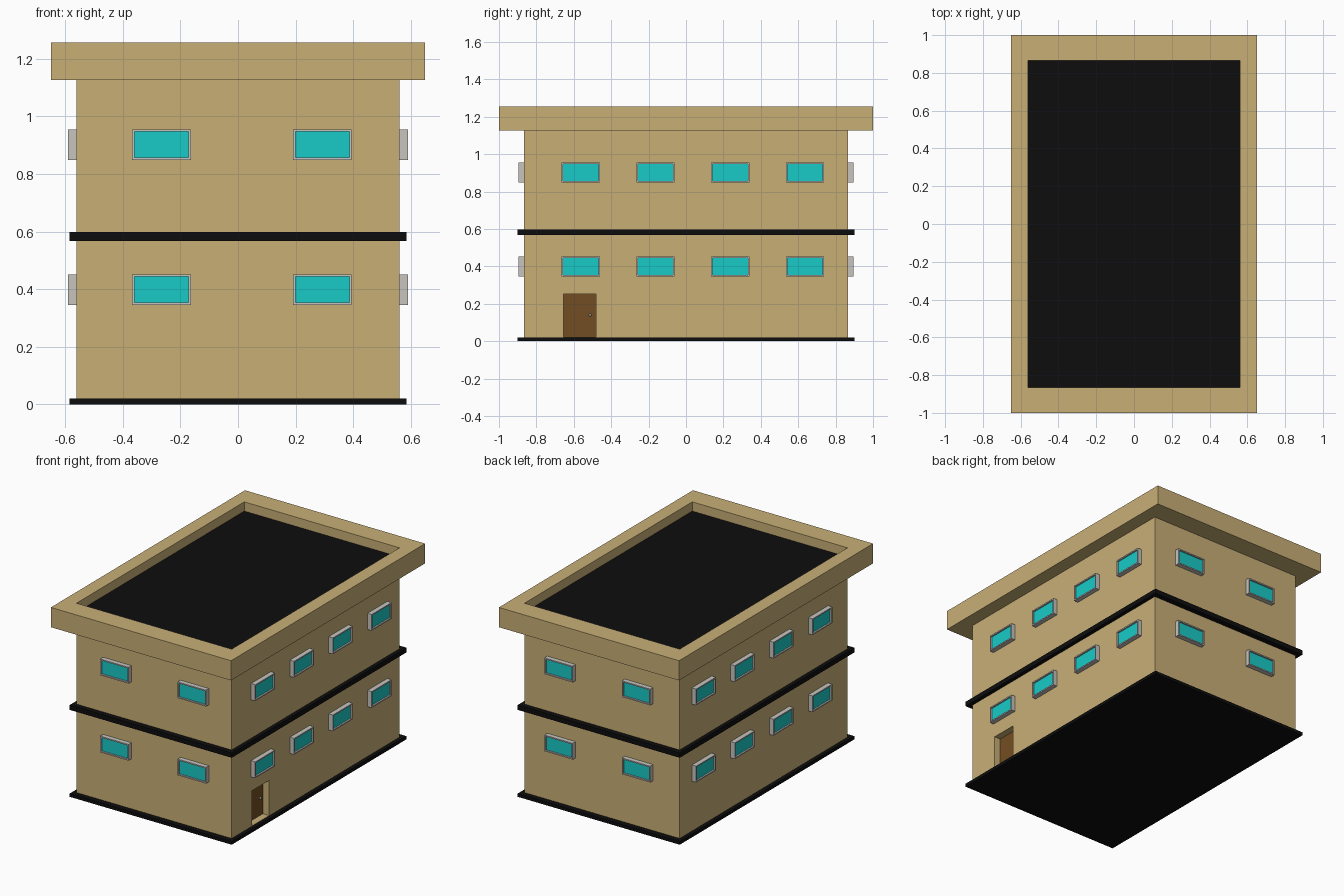
import bpy, bmesh, math
from mathutils import Vector

if "Cube" in bpy.data.objects:
    bpy.data.objects.remove(bpy.data.objects["Cube"])


def material(name, r, g, b):
    m = bpy.data.materials.new(name)
    m.diffuse_color = (r, g, b, 1)
    m.use_nodes = True
    m.node_tree.nodes["Principled BSDF"].inputs["Base Color"].default_value = m.diffuse_color
    return m


TAN = material("tan_plaster", 0.578, 0.429, 0.181)
BLACK = material("black", 0.004, 0.004, 0.004)
GLASS = material("cyan_glass", 0.009, 0.59, 0.565)
WOOD = material("brown_wood", 0.171, 0.076, 0.017)
FRAME = material("pale_grey", 0.58, 0.56, 0.53)


def finish(name, bm, *mats):
    bmesh.ops.recalc_face_normals(bm, faces=bm.faces)
    me = bpy.data.meshes.new(name)
    bm.to_mesh(me)
    bm.free()
    for m in mats:
        me.materials.append(m)
    ob = bpy.data.objects.new(name, me)
    bpy.context.collection.objects.link(ob)
    return ob


def box_mesh(lo, hi):
    bm = bmesh.new()
    bmesh.ops.create_cube(bm, size=1)
    for v in bm.verts:
        v.co = Vector([a + (b - a) * (c + 0.5) for a, b, c in zip(lo, hi, v.co)])
    bm.normal_update()
    return bm


def box(name, lo, hi, mat):
    return finish(name, box_mesh(lo, hi), mat)


def recessed_box(name, lo, hi, facing, border, depth, outer, inner):
    """Box whose face towards `facing` has a sunken panel in a second material."""
    bm = box_mesh(lo, hi)
    facing = Vector(facing)
    face = max(bm.faces, key=lambda f: f.normal.dot(facing))
    face = bmesh.ops.extrude_discrete_faces(bm, faces=[face])["faces"][0]
    mid = face.calc_center_median()
    for v in face.verts:
        for i in range(3):
            d = v.co[i] - mid[i]
            if abs(d) > 1e-5:
                v.co[i] -= math.copysign(border[i], d)
    face = bmesh.ops.extrude_discrete_faces(bm, faces=[face])["faces"][0]
    for v in face.verts:
        v.co -= facing * depth
    face.material_index = 1
    return finish(name, bm, outer, inner)


WX, WY = 0.56, 0.865

# Walls with a door opening cut into the right side
walls = box("walls", (-WX, -WY, 0.01), (WX, WY, 1.14), TAN)
cutter = box("door_cutter", (WX - 0.05, -0.655, 0.023), (WX + 0.1, -0.48, 0.252), TAN)
cutter.hide_render = True
cutter.hide_viewport = True
cut = walls.modifiers.new("door_opening", "BOOLEAN")
cut.operation = "DIFFERENCE"
cut.solver = "EXACT"
cut.object = cutter

# Base plate and floor band
box("base_plate", (-0.585, -0.9, 0), (0.585, 0.9, 0.021), BLACK)
box("floor_band", (-0.585, -0.9, 0.567), (0.585, 0.9, 0.598), BLACK)

# Overhanging parapet with the sunken black roof
recessed_box("parapet_roof", (-0.65, -1, 1.127), (0.65, 1, 1.256), (0, 0, 1),
             (0.65 - WX, 1 - WY, 0), 0.06, TAN, BLACK)

# Door and knob
box("door", (WX - 0.06, -0.655, 0.023), (WX - 0.045, -0.48, 0.252), WOOD)
bm = bmesh.new()
bmesh.ops.create_uvsphere(bm, u_segments=12, v_segments=8, radius=0.007)
bmesh.ops.translate(bm, verts=bm.verts, vec=(WX - 0.039, -0.512, 0.14))
finish("door_knob", bm, FRAME)

# Windows on both floors and all four sides
HW, HH, OUT, RIM, SINK = 0.102, 0.053, 0.03, 0.008, 0.01
for floor, z in (("lower", 0.399), ("upper", 0.902)):
    for s in (-1, 1):
        side = "front" if s < 0 else "back"
        for i, x in enumerate((-0.266, 0.293)):
            ys = sorted((s * (WY - 0.01), s * (WY + OUT)))
            recessed_box(f"{side}_{floor}_window_{i + 1}", (x - HW, ys[0], z - HH),
                         (x + HW, ys[1], z + HH), (0, s, 0), (RIM, 0, RIM), SINK, FRAME, GLASS)
        side = "left" if s < 0 else "right"
        for i in range(4):
            y = -0.563 + 0.4 * i
            xs = sorted((s * (WX - 0.01), s * (WX + OUT)))
            recessed_box(f"{side}_{floor}_window_{i + 1}", (xs[0], y - HW, z - HH),
                         (xs[1], y + HW, z + HH), (s, 0, 0), (0, RIM, RIM), SINK, FRAME, GLASS)
